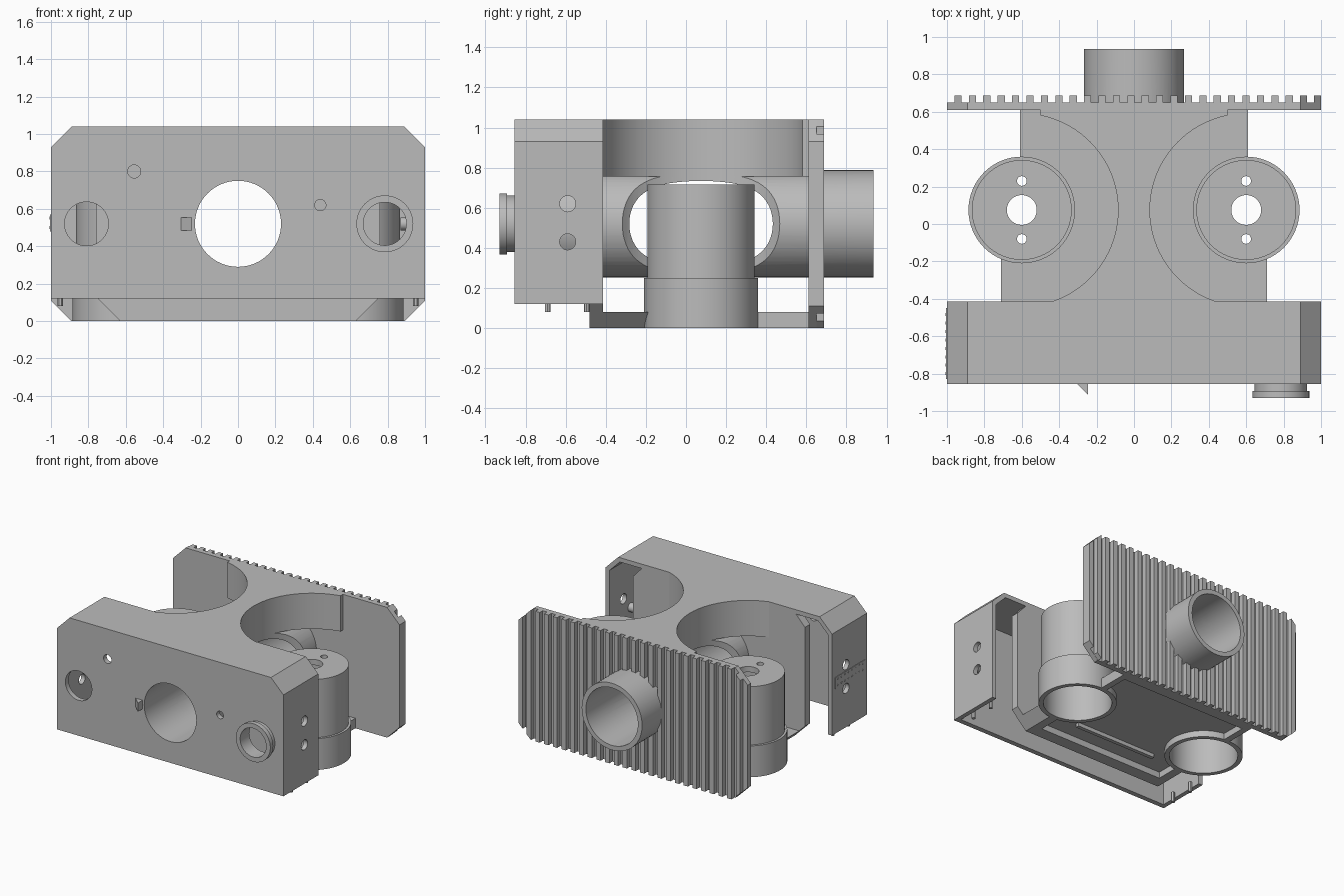
import bpy, bmesh, math
from mathutils import Vector

cube = bpy.data.objects.get("Cube")
if cube:
    bpy.data.objects.remove(cube, do_unlink=True)

grey = bpy.data.materials.new("light grey")
grey.use_nodes = True
COLOUR = (0.5, 0.5, 0.5, 1)
grey.diffuse_color = COLOUR
grey.node_tree.nodes["Principled BSDF"].inputs["Base Color"].default_value = COLOUR

PLACE = {"x": lambda u, v, t: (t, u, v),
         "y": lambda u, v, t: (u, t, v),
         "z": lambda u, v, t: (u, v, t)}


def circle(u, v, r, n=64):
    return [(u + r * math.cos(2 * math.pi * i / n), v + r * math.sin(2 * math.pi * i / n))
            for i in range(n)]


def rect(u0, u1, v0, v1):
    return [(u0, v0), (u1, v0), (u1, v1), (u0, v1)]


def prisms(name, axis, shapes):
    """One object holding a prism for every (outline, start, end) along the axis."""
    bm = bmesh.new()
    for pts, a, b in shapes:
        lo = [bm.verts.new(PLACE[axis](u, v, a)) for u, v in pts]
        hi = [bm.verts.new(PLACE[axis](u, v, b)) for u, v in pts]
        bm.faces.new(lo)
        bm.faces.new(hi)
        for i in range(len(pts)):
            j = (i + 1) % len(pts)
            bm.faces.new((lo[i], lo[j], hi[j], hi[i]))
    bmesh.ops.recalc_face_normals(bm, faces=bm.faces)
    mesh = bpy.data.meshes.new(name)
    bm.to_mesh(mesh)
    bm.free()
    mesh.materials.append(grey)
    ob = bpy.data.objects.new(name, mesh)
    bpy.context.collection.objects.link(ob)
    return ob


def cut(ob, axis, shapes):
    """Subtract prisms from an object, one clean boolean each."""
    for shape in shapes:
        cutter = prisms("cutter", axis, [shape])
        cutter.hide_render = True
        mod = ob.modifiers.new("cut", "BOOLEAN")
        mod.operation, mod.solver, mod.object = "DIFFERENCE", "EXACT", cutter
        bpy.context.view_layer.update()
        deps = bpy.context.evaluated_depsgraph_get()
        mesh = bpy.data.meshes.new_from_object(ob.evaluated_get(deps))
        ob.modifiers.clear()
        ob.data = mesh
        bpy.data.objects.remove(cutter, do_unlink=True)
    return ob


TOP, AXIS_Z = 1.04, 0.52
BORE = (circle(0, AXIS_Z, 0.23), -1.2, 1.2)
CYL_X, CYL_Y = 0.6, 0.075
WELLS = [(circle(s * CYL_X, CYL_Y, 0.515, 96), -0.1, 1.3) for s in (-1, 1)]

# Front housing: thin shell open at the back and the bottom
outer = [(-1, 0.12), (-1, 0.93), (-0.89, TOP), (0.89, TOP), (1, 0.93), (1, 0.12)]
inner = [(-0.965, 0.0), (-0.965, 0.915), (-0.875, 1.005),
         (0.875, 1.005), (0.965, 0.915), (0.965, 0.0)]
housing = prisms("front_housing", "y", [(outer, -0.855, -0.415)])
cut(housing, "y", [(inner, -0.815, 0), BORE,
                   (circle(-0.81, AXIS_Z, 0.117), -1, -0.7),
                   (circle(0.785, AXIS_Z, 0.115), -1, -0.7),
                   (circle(-0.555, 0.8, 0.035, 24), -1, -0.7),
                   (circle(0.44, 0.62, 0.03, 24), -1, -0.7)])
cut(housing, "x", [(circle(-0.59, z, 0.04, 24), -1.2, 1.2) for z in (0.43, 0.62)])

# Perforated cover on the right end
cover = prisms("vent_cover", "x", [(rect(-0.83, -0.45, 0.48, 0.57), -1.004, -0.99)])
prisms("vent_dots", "x", [(circle(-0.8 + 0.045 * i, z, 0.008, 8), -1.007, -1.0)
                          for i in range(8) for z in (0.5, 0.55)])

# Inner panel closing the middle of the housing
panel_outline = [(-0.63, 0), (0.63, 0), (0.76, 0.13), (0.76, 0.92), (0.65, TOP),
                 (-0.65, TOP), (-0.76, 0.92), (-0.76, 0.13)]
panel = cut(prisms("inner_panel", "y", [(panel_outline, -0.48, -0.415)]), "y", [BORE])

# Upper bridge with scooped sides
bridge = prisms("upper_bridge", "y", [(rect(-0.5, 0.5, 0.755, TOP), -0.45, 0.62)])
cut(cut(bridge, "y", [BORE]), "z", WELLS)

# Main tube, opened on both sides by the scoops
tube = prisms("main_tube", "y", [(circle(0, AXIS_Z, 0.267), -0.83, 0.935)])
cut(cut(tube, "y", [BORE]), "z", WELLS)

# Rear plate with vertical ribs
octagon = [(-0.89, 0), (0.89, 0), (1, 0.11), (1, 0.93), (0.89, TOP),
           (-0.89, TOP), (-1, 0.93), (-1, 0.11)]
cut(prisms("rear_plate", "y", [(octagon, 0.61, 0.65)]), "y", [BORE])


def rib(x0, x1):
    d0, d1 = (max(0, abs(x) - 0.89) for x in (x0, x1))
    return [(x0, d0), (x1, d1), (x1, TOP - d1), (x0, TOP - d0)]


ribs = prisms("rear_ribs", "y", [(rib(-0.96 + 0.077 * k, -0.922 + 0.077 * k), 0.645, 0.688)
                                 for k in range(25)] + [(rib(0.962, 1.0), 0.645, 0.688)])
cut(ribs, "y", [BORE])

# Floor tray, hollow underneath and opened for the cups
cups = [(circle(s * CYL_X, CYL_Y, 0.28), -0.1, 0.5) for s in (-1, 1)]
front_floor = prisms("front_floor", "y", [([(-0.63, 0), (0.63, 0), (0.71, 0.08), (-0.71, 0.08)],
                                           -0.45, -0.05)])
rear_floor = prisms("rear_floor", "y", [(rect(-0.61, 0.61, 0, 0.08), -0.05, 0.62)])
for floor in (front_floor, rear_floor):
    cut(floor, "z", [(rect(-0.56, 0.56, -0.38, 0.56), -0.1, 0.05)] + cups)
prisms("floor_rib", "y", [(rect(-0.36, 0.36, 0.02, 0.06), -0.23, -0.2)])

# Upright cups, closed on top and open below
for side, s in (("right", -1), ("left", 1)):
    x = s * CYL_X
    base = prisms(side + "_cup_base", "z", [(circle(x, CYL_Y, 0.285), 0, 0.25)])
    cut(base, "z", [(circle(x, CYL_Y, 0.25), -0.1, 0.4)])
    cup = prisms(side + "_cup", "z", [(circle(x, CYL_Y, 0.267), 0.2, 0.715)])
    cut(cup, "z", [(circle(x, CYL_Y, 0.25), 0.1, 0.67),
                   (circle(x, CYL_Y, 0.08, 32), 0.5, 1),
                   (circle(x, CYL_Y + 0.155, 0.026, 20), 0.5, 1),
                   (circle(x, CYL_Y - 0.155, 0.026, 20), 0.5, 1)])

# Flanged eyepiece on the front
KNOB_HOLE = (circle(0.785, AXIS_Z, 0.115), -1, 0)
for name, r, a, b in (("eyepiece_neck", 0.14, -0.9, -0.85),
                      ("eyepiece_flange", 0.152, -0.93, -0.893)):
    cut(prisms(name, "y", [(circle(0.785, AXIS_Z, r), a, b)]), "y", [KNOB_HOLE])
prisms("inner_pin", "x", [(circle(-0.68, AXIS_Z, 0.035, 24), 0.87, 0.97)])

# Small wedge latch beside the bore, and pegs below the housing
prisms("wedge_latch", "z", [([(-0.31, -0.85), (-0.245, -0.85), (-0.245, -0.915)], 0.485, 0.555)])
prisms("housing_pegs", "z", [(circle(s * 0.95, y, 0.014, 12), 0.08, 0.16)
                             for s in (-1, 1) for y in (-0.69, -0.495)])

# Smooth curved walls while keeping edges crisp
for ob in bpy.context.collection.objects:
    if ob.type == "MESH" and grey.name in ob.data.materials:
        ob.data.polygons.foreach_set("use_smooth", [True] * len(ob.data.polygons))
        ob.data.set_sharp_from_angle(angle=math.radians(30))
